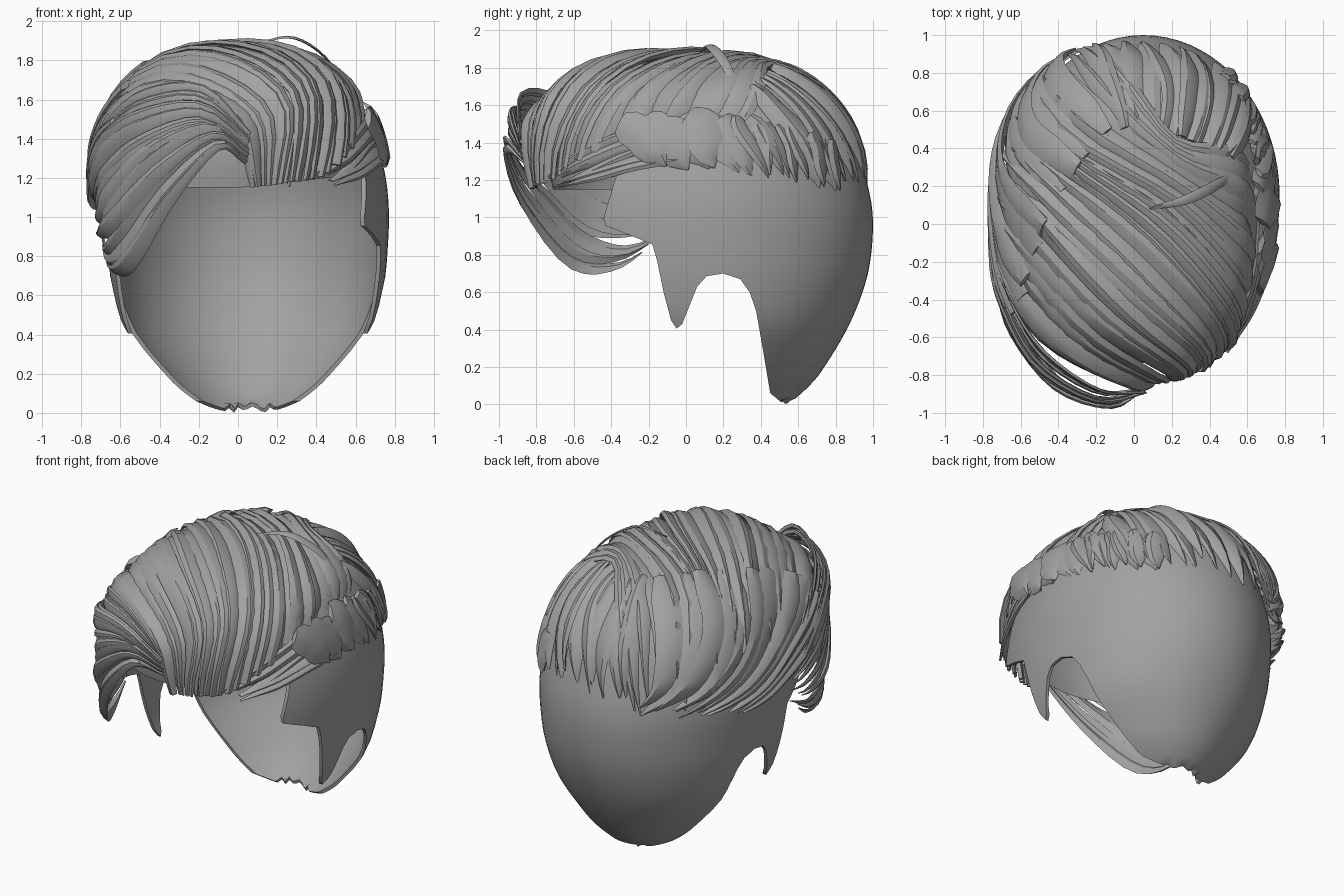
import bpy, bmesh, math, random
from mathutils import Vector

if "Cube" in bpy.data.objects:
    bpy.data.objects.remove(bpy.data.objects["Cube"])

random.seed(7)
mat = bpy.data.materials.new("hair grey")
mat.diffuse_color = (0.36, 0.36, 0.36, 1)
mat.use_nodes = True
mat.node_tree.nodes["Principled BSDF"].inputs["Base Color"].default_value = mat.diffuse_color

# Rounded volume that the combed hair follows
C = Vector((0, 0.02, 1.1))
N = 2.35


def radii(d):
    return (0.745, 0.93 if d.y < 0 else 0.94, 0.775)


def powers(d):
    return (N, 2.9 if d.y < 0 else N, N)


def project(p):
    d = p - C
    for _ in range(4):
        f = sum(abs(a / r) ** n for a, r, n in zip(d, radii(d), powers(d))) ** (1 / N)
        d = d / max(f, 1e-4)
    return C + d


def normal(p):
    d = p - C
    return Vector([math.copysign(abs(a / r) ** (N - 1) / r, a)
                   for a, r in zip(d, radii(d))]).normalized()


def spline(pts, u):
    """Smooth curve through points, u from 0 to 1."""
    n = len(pts) - 1
    x = min(max(u, 0), 1) * n
    i = min(int(x), n - 1)
    t = x - i
    p1, p2 = pts[i], pts[i + 1]
    p0 = pts[i - 1] if i else p1 * 2 - p2
    p3 = pts[i + 2] if i + 2 <= n else p2 * 2 - p1
    return 0.5 * (2 * p1 + (p2 - p0) * t + (2 * p0 - 5 * p1 + 4 * p2 - p3) * t * t
                  + (3 * p1 - p0 - 3 * p2 + p3) * t ** 3)


def smooth(ob, angle):
    bpy.ops.object.select_all(action='DESELECT')
    ob.select_set(True)
    bpy.context.view_layer.objects.active = ob
    bpy.ops.object.shade_smooth_by_angle(angle=math.radians(angle))


def finish(name, bm, angle):
    me = bpy.data.meshes.new(name)
    bm.to_mesh(me)
    bm.free()
    me.materials.append(mat)
    ob = bpy.data.objects.new(name, me)
    bpy.context.collection.objects.link(ob)
    smooth(ob, angle)
    return ob


SECTION = [(-1, -0.5), (-0.4, 0.45), (0.4, 0.9), (1, 0.5), (0.1, -0.6)]


def add_lock(bm, path, widths, thick):
    """One tapered lock with a tilted five-sided section."""
    rings = []
    last = len(path) - 1
    flip = random.choice((1, 1, -1))
    for k, p in enumerate(path):
        t = (path[min(k + 1, last)] - path[max(k - 1, 0)]).normalized()
        side = t.cross(normal(p)).normalized()
        nn = side.cross(t)
        h = thick * min(1, 0.25 + widths[k] / 0.05)
        rings.append([bm.verts.new(p + side * (a * flip * widths[k]) + nn * (b * h))
                      for a, b in SECTION])
    m = len(SECTION)
    for r0, r1 in zip(rings, rings[1:]):
        for j in range(m):
            bm.faces.new((r0[j], r0[(j + 1) % m], r1[(j + 1) % m], r1[j]))
    bm.faces.new(rings[0][::-1])
    bm.faces.new(rings[-1])


def sheet(name, guides, n, hug=True, lift=0.0, root=1.0, tip=1.0, thick=0.028, steps=14, over=0.8):
    """Row of overlapping locks blended across guide paths."""
    guides = [[Vector(p) for p in g] for g in guides]

    def point(u, s):
        p = spline([spline(g, s) for g in guides], u)
        if hug:
            p = project(p)
            k = 1 - (1 - root) * max(0, 1 - s / 0.25) - (1 - tip) * max(0, (s - 0.7) / 0.3)
            p = Vector((C.x + (p.x - C.x) * k, C.y + (p.y - C.y) * k, p.z))
        return p

    bm = bmesh.new()
    for i in range(n):
        up = lift + random.uniform(-0.016, 0.012)
        end = random.uniform(0.88, 1.0)
        fat = over * random.uniform(0.85, 1.25)
        drift = random.uniform(-0.5, 0.5) / n
        path, widths = [], []
        for k in range(steps + 1):
            s = k / steps
            u = min(1, max(0, i / (n - 1) + drift * math.sin(5 * s)))
            p = point(u, s * end)
            du = 0.5 / (n - 1)
            a, b = max(0, u - du), min(1, u + du)
            gap = (point(b, s * end) - point(a, s * end)).length / (b - a) / (n - 1)
            taper = min(1, 0.6 + 2.5 * s) * min(1, (1 - s) / 0.3) ** 0.75
            path.append(p + normal(p) * up)
            widths.append(max(0.004, fat * min(max(gap, 0.025), 0.2) * taper))
        add_lock(bm, path, widths, thick)
    bmesh.ops.recalc_face_normals(bm, faces=bm.faces)
    return finish(name, bm, 28)


# Close-cropped cap: levels of (z, half width, back reach)
levels = [(0.0, .27, .40), (0.1, .39, .51), (0.2, .48, .59), (0.42, .635, .72),
          (0.65, .695, .81), (0.85, .715, .845), (1.05, .72, .845), (1.25, .695, .80),
          (1.45, .63, .73), (1.6, .53, .63), (1.72, .38, .48), (1.78, .16, .2)]
prof = [Vector(l) for l in levels]
bm = bmesh.new()
SEG, ROWS = 72, 34
rings = []
for i in range(ROWS + 1):
    z, a, b = spline(prof, i / ROWS)
    ring = []
    for j in range(SEG):
        t = 2 * math.pi * j / SEG
        reach = b if math.sin(t) > 0 else a * 1.45
        jag = random.uniform(0, 0.035) if i == 0 else 0
        ring.append(bm.verts.new((0.05 + a * math.cos(t), 0.15 + reach * math.sin(t), z + jag)))
    rings.append(ring)
for r0, r1 in zip(rings, rings[1:]):
    for j in range(SEG):
        q = (j + 1) % SEG
        bm.faces.new((r0[j], r0[q], r1[q], r1[j]))
bm.faces.new(rings[-1])
cap = finish("cropped_cap", bm, 40)
mod = cap.modifiers.new("thickness", 'SOLIDIFY')
mod.thickness = 0.02
mod.offset = -1

# Side outline cutter: temple, sideburn, ear arch and nape
outline = [(-2, -.5), (.56, -.5), (.56, -.03), (.45, .06), (.41, .3), (.375, .5), (.34, .6), (.29, .67),
           (.2, .7), (.11, .685), (.06, .63), (.02, .53), (-.02, .43), (-.05, .405), (-.08, .45),
           (-.12, .6), (-.155, .77), (-.18, .855), (-.3, .905), (-.43, .955), (-.44, 1.0),
           (-.38, 1.2), (-.35, 1.28), (-.6, 1.45), (-.62, 2.2), (-2, 2.2)]
bm = bmesh.new()
f = bm.faces.new([bm.verts.new((-1.5, y, z)) for y, z in outline])
ext = bmesh.ops.extrude_face_region(bm, geom=[f])
bmesh.ops.translate(bm, vec=(3, 0, 0), verts=[v for v in ext["geom"] if isinstance(v, bmesh.types.BMVert)])
bmesh.ops.recalc_face_normals(bm, faces=bm.faces)
cutter = finish("hairline_cutter", bm, 30)
cutter.hide_render = True
mod = cap.modifiers.new("hairline", 'BOOLEAN')
mod.operation = 'DIFFERENCE'
mod.solver = 'EXACT'
mod.object = cutter
bpy.context.view_layer.objects.active = cap
for m in [m.name for m in cap.modifiers]:
    bpy.ops.object.modifier_apply(modifier=m)
bpy.data.objects.remove(cutter)
smooth(cap, 40)

# Inner hair mass beneath the front locks
bm = bmesh.new()
rings = []
for i in range(13):
    t = i / 12
    ring = []
    for j in range(48):
        an = 2 * math.pi * j / 48
        cx, sy = math.cos(an), math.sin(an)
        low = 1.17 + 0.08 * max(0, cx)
        z = low + (1.84 - low) * math.sin(t * math.pi / 2)
        rx, ry, rz = radii(Vector((cx, sy, 0)))
        flat = (abs(cx / rx) ** N + abs(sy / ry) ** N) ** (-1 / N)
        k = flat * max(0.02, 1 - ((z - 1.1) / rz) ** N) ** (1 / N) * 0.96
        k *= 1 - 0.18 * max(0, -sy) * (1 - t) ** 2
        ring.append(bm.verts.new((k * cx, C.y + k * sy, z - 0.02)))
    rings.append(ring)
for r0, r1 in zip(rings, rings[1:]):
    for j in range(48):
        q = (j + 1) % 48
        if r0[j].co.y < 0.1:
            bm.faces.new((r0[j], r0[q], r1[q], r1[j]))
finish("inner_hair", bm, 40)

# Quiff and parting locks swept from the front right back over to the left
sheet("swept_locks", [
    [(.08, -.85, 1.15), (0, -.93, 1.5), (-.3, -.75, 1.62), (-.6, -.42, 1.5), (-.75, -.02, 1.2)],
    [(.25, -.82, 1.17), (.27, -.75, 1.62), (-.1, -.45, 1.82), (-.52, 0, 1.68), (-.74, .3, 1.13)],
    [(.46, -.7, 1.22), (.45, -.5, 1.68), (.1, -.1, 1.88), (-.4, .3, 1.72), (-.66, .55, 1.11)],
    [(.64, -.28, 1.45), (.56, -.16, 1.66), (.25, .15, 1.87), (-.3, .45, 1.72), (-.52, .74, 1.11)],
    [(.66, .3, 1.48), (.52, .36, 1.7), (.2, .42, 1.8), (-.05, .7, 1.6), (-.25, .93, 1.12)]],
    25, root=0.9, lift=0.004)
# Crown locks falling down the back
sheet("crown_locks", [
    [(-.05, .5, 1.8), (-.1, .65, 1.7), (-.17, .82, 1.5), (-.25, .95, 1.12)],
    [(.25, .45, 1.78), (.28, .66, 1.66), (.28, .82, 1.48), (.2, .95, 1.13)],
    [(.5, .34, 1.68), (.58, .48, 1.55), (.6, .6, 1.4), (.58, .72, 1.15)]], 13, lift=0.006)
# Left side layer combed backwards
sheet("left_locks", [
    [(-.66, -.42, 1.32), (-.74, -.12, 1.2), (-.74, .15, 1.1), (-.68, .4, 1.04)],
    [(-.58, -.42, 1.55), (-.72, -.05, 1.38), (-.73, .28, 1.2), (-.6, .63, 1.07)],
    [(-.42, .05, 1.75), (-.63, .28, 1.5), (-.64, .52, 1.27), (-.46, .82, 1.09)],
    [(-.15, .45, 1.78), (-.35, .66, 1.55), (-.4, .82, 1.3), (-.25, .95, 1.1)]], 14, lift=0.01)
# Loose forelock curling round the left temple
sheet("forelock", [
    [(.04, -.85, 1.28), (-.1, -.97, 1.36), (-.35, -.89, 1.1), (-.56, -.63, .77), (-.65, -.38, .73), (-.69, -.15, .87)],
    [(.05, -.87, 1.33), (-.15, -.95, 1.45), (-.44, -.83, 1.3), (-.65, -.55, 1.06), (-.71, -.3, .96), (-.71, -.05, .98)],
    [(.05, -.88, 1.38), (-.2, -.93, 1.55), (-.52, -.74, 1.48), (-.7, -.4, 1.34), (-.74, -.15, 1.17), (-.72, .05, 1.06)],
    [(.06, -.88, 1.42), (-.18, -.87, 1.65), (-.48, -.66, 1.62), (-.66, -.36, 1.47), (-.72, -.1, 1.33), (-.74, .1, 1.15)]],
    14, hug=False, thick=0.022, steps=18)
# Short pointed locks along the right side
sheet("right_spikes", [
    [(.6, -.32, 1.47), (.7, -.22, 1.4), (.745, -.08, 1.24)],
    [(.66, .2, 1.54), (.73, .29, 1.42), (.77, .4, 1.21)],
    [(.62, .5, 1.5), (.66, .58, 1.36), (.69, .66, 1.18)],
    [(.46, .76, 1.4), (.5, .8, 1.28), (.48, .85, 1.13)]], 16, lift=0.018, steps=8, over=0.85)
# Locks combed forward at the right temple
sheet("right_temple_locks", [
    [(.66, .05, 1.5), (.63, -.25, 1.46), (.53, -.55, 1.33), (.36, -.76, 1.19)],
    [(.74, 0, 1.32), (.69, -.25, 1.28), (.61, -.46, 1.22), (.48, -.68, 1.16)]],
    6, hug=False, over=0.9)
# Flyaway strand over the parting
strand = [Vector(p) for p in [(.08, .08, 1.88), (.28, .13, 1.915), (.46, .22, 1.8), (.58, .3, 1.58)]]
bm = bmesh.new()
add_lock(bm, [spline(strand, k / 14) for k in range(15)],
         [0.004 + 0.025 * math.sin(math.pi * k / 14) for k in range(15)], 0.012)
bmesh.ops.recalc_face_normals(bm, faces=bm.faces)
finish("flyaway_strand", bm, 28)
